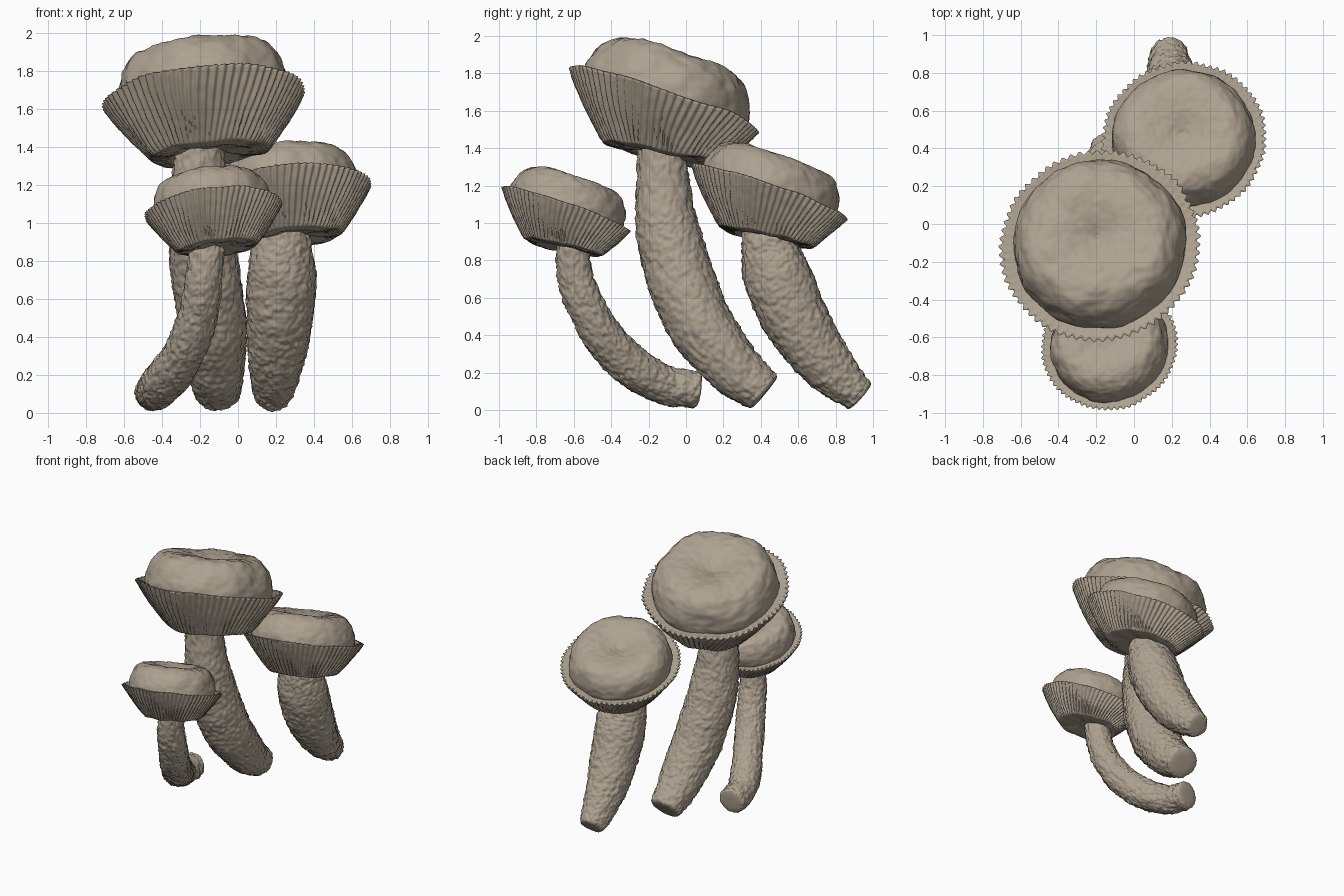
import bpy, math
from mathutils import Vector, noise

if "Cube" in bpy.data.objects:
    bpy.data.objects.remove(bpy.data.objects["Cube"])

TILT = Vector((0, 0, 1)).rotation_difference(Vector((-0.10, 0.32, 0.94)).normalized())
TAN = bpy.data.materials.new("tan")
TAN.diffuse_color = (0.42, 0.36, 0.28, 1)
TAN.use_nodes = True
TAN.node_tree.nodes["Principled BSDF"].inputs["Base Color"].default_value = TAN.diffuse_color


def catmull(points, t):
    """Smooth sample of a list of tuples, t in 0..1."""
    n = len(points) - 1
    i = min(int(t * n), n - 1)
    f = t * n - i
    p = [points[min(max(k, 0), n)] for k in (i - 1, i, i + 1, i + 2)]
    return [0.5 * (2 * b + (c - a) * f + (2 * a - 5 * b + 4 * c - d) * f * f
                   + (3 * b - a - 3 * c + d) * f ** 3) for a, b, c, d in zip(*p)]


def linear(points, t):
    n = len(points) - 1
    i = min(int(t * n), n - 1)
    f = t * n - i
    return [a + (b - a) * f for a, b in zip(points[i], points[i + 1])]


def skin(name, rings, angle):
    """Join equal rings of points into a closed smooth tube."""
    s = len(rings[0])
    verts = [v for r in rings for v in r]
    faces = [(i * s + j, i * s + (j + 1) % s, (i + 1) * s + (j + 1) % s, (i + 1) * s + j)
             for i in range(len(rings) - 1) for j in range(s)]
    faces.append(tuple(reversed(range(s))))
    faces.append(tuple(range(len(verts) - s, len(verts))))
    mesh = bpy.data.meshes.new(name)
    mesh.from_pydata(verts, [], faces)
    mesh.materials.append(TAN)
    obj = bpy.data.objects.new(name, mesh)
    bpy.context.collection.objects.link(obj)
    bpy.ops.object.select_all(action='DESELECT')
    obj.select_set(True)
    bpy.context.view_layer.objects.active = obj
    bpy.ops.object.shade_smooth_by_angle(angle=math.radians(angle))


def stem(name, path):
    """Curved pitted stem; path points are x, y, z, radius from base to top."""
    rings, rows, sides = [], 140, 120

    def ring(c, t, r):
        side = (Vector((1, 0, 0)) - t * t.x).normalized()
        up = t.cross(side)
        out = []
        for j in range(sides):
            a = 2 * math.pi * j / sides
            d = side * math.cos(a) + up * math.sin(a)
            p = c + d * r
            bump = 0.008 * noise.noise(p * 30) + 0.008 * noise.noise(p * 60)
            p = p + d * (bump + 0.008 * noise.noise(p * 6)) * min(1, r / 0.08)
            p.z = max(p.z, 0)
            out.append(p)
        return out

    for i in range(rows + 1):
        t = i / rows
        x, y, z, r = catmull(path, t)
        c = Vector((x, y, z))
        tan = (Vector(catmull(path, min(t + 0.01, 1))[:3])
               - Vector(catmull(path, max(t - 0.01, 0))[:3])).normalized()
        if i == 0:  # slightly rounded blunt base
            for k, off in ((0.1, 0.018), (0.5, 0.018), (0.8, 0.015), (0.93, 0.009)):
                rings.append(ring(c - tan * off, tan, r * k))
        rings.append(ring(c, tan, r))
    skin(name, rings, 80)


# Profiles (radius, height) for a cap whose rim radius is 1
GILLS = [(0.20, -0.54), (0.44, -0.57), (0.575, -0.555), (0.67, -0.43), (0.79, -0.28),
         (0.90, -0.13), (0.985, 0.0), (0.965, 0.01), (0.88, -0.015), (0.78, -0.05)]
DOME = [(0.83, -0.12), (0.86, 0.0), (0.845, 0.15), (0.79, 0.31), (0.68, 0.43),
        (0.52, 0.475), (0.35, 0.455), (0.19, 0.405), (0.07, 0.35), (0.005, 0.31)]


def cap(name, centre, size, seed, height=1.0):
    c = Vector(centre)
    ribs, per = 70, 5
    shift = Vector((seed * 7.3, seed * 3.1, 0))

    # Ribbed, flaring gill cup, its underside flatter than the tilted rim
    rings = []
    rows, sides = 54, ribs * per
    for i in range(rows + 1):
        t = i / rows
        r, h = linear(GILLS, t)
        low = max(0, -h / 0.57) if t < 0.67 else 0
        amp = 0.02 * min(1, max(0, (r - 0.35) / 0.3)) * (1 if t < 0.75 else max(0, 1 - (t - 0.75) * 5))
        out = []
        for j in range(sides):
            a = 2 * math.pi * j / sides
            flat = Vector((math.cos(a), math.sin(a), h))
            wob = noise.noise(flat * 3 + shift)
            rib = math.cos(ribs * a + (9 + 4 * wob) * low)
            rr = r + amp * rib + 0.018 * wob * r + 0.006 * noise.noise(flat * 14 + shift)
            hh = h + 0.03 * noise.noise(Vector((flat.x * 2, flat.y * 2, 4)) + shift)
            if t < 0.25:
                hh += 0.4 * amp * rib
            y = rr * flat.y + 0.15 * low
            out.append(c + TILT @ Vector((rr * flat.x, y, hh + 0.12 * low * y)) * size)
        rings.append(out)
    skin(name + "_gills", rings, 80)

    # Bumpy cushion-shaped top with a central dimple
    rings = []
    rows, sides = 80, 140
    for i in range(rows + 1):
        r, h = catmull(DOME, i / rows)
        h *= height
        out = []
        for j in range(sides):
            a = 2 * math.pi * j / sides
            p = Vector((r * math.cos(a), r * math.sin(a), h))
            q = p + shift
            b = 0.045 * noise.noise(q * 2.2) + 0.022 * noise.noise(q * 7) + 0.012 * noise.noise(q * 16)
            d = Vector((p.x * 0.8, p.y * 0.8, 0.25 + max(h, 0)))
            out.append(c + TILT @ (p + d * b) * size)
        rings.append(out)
    skin(name + "_top", rings, 80)


# Tall mushroom
stem("tall_stem", [(-0.11, 0.41, 0.10, 0.115), (-0.115, 0.25, 0.235, 0.15), (-0.13, 0.10, 0.425, 0.172),
                   (-0.16, -0.005, 0.64, 0.18), (-0.185, -0.075, 0.86, 0.175),
                   (-0.20, -0.115, 1.10, 0.152), (-0.21, -0.13, 1.42, 0.125)])
cap("tall_cap", (-0.18, -0.115, 1.66), 0.535, 1, 0.97)

# Rear mushroom
stem("rear_stem", [(0.18, 0.925, 0.08, 0.09), (0.19, 0.805, 0.185, 0.125), (0.205, 0.685, 0.33, 0.155),
                   (0.22, 0.575, 0.51, 0.175), (0.23, 0.495, 0.70, 0.18),
                   (0.23, 0.45, 0.86, 0.155), (0.23, 0.44, 1.0, 0.13)])
cap("rear_cap", (0.265, 0.443, 1.165), 0.44, 2, 0.9)

# Small front mushroom
stem("small_stem", [(-0.445, 0.055, 0.108, 0.095), (-0.42, -0.10, 0.13, 0.107), (-0.35, -0.26, 0.21, 0.108),
                    (-0.27, -0.405, 0.34, 0.106), (-0.21, -0.52, 0.52, 0.102),
                    (-0.18, -0.59, 0.71, 0.096), (-0.16, -0.61, 0.93, 0.085)])
cap("small_cap", (-0.13, -0.643, 1.07), 0.365, 3)
